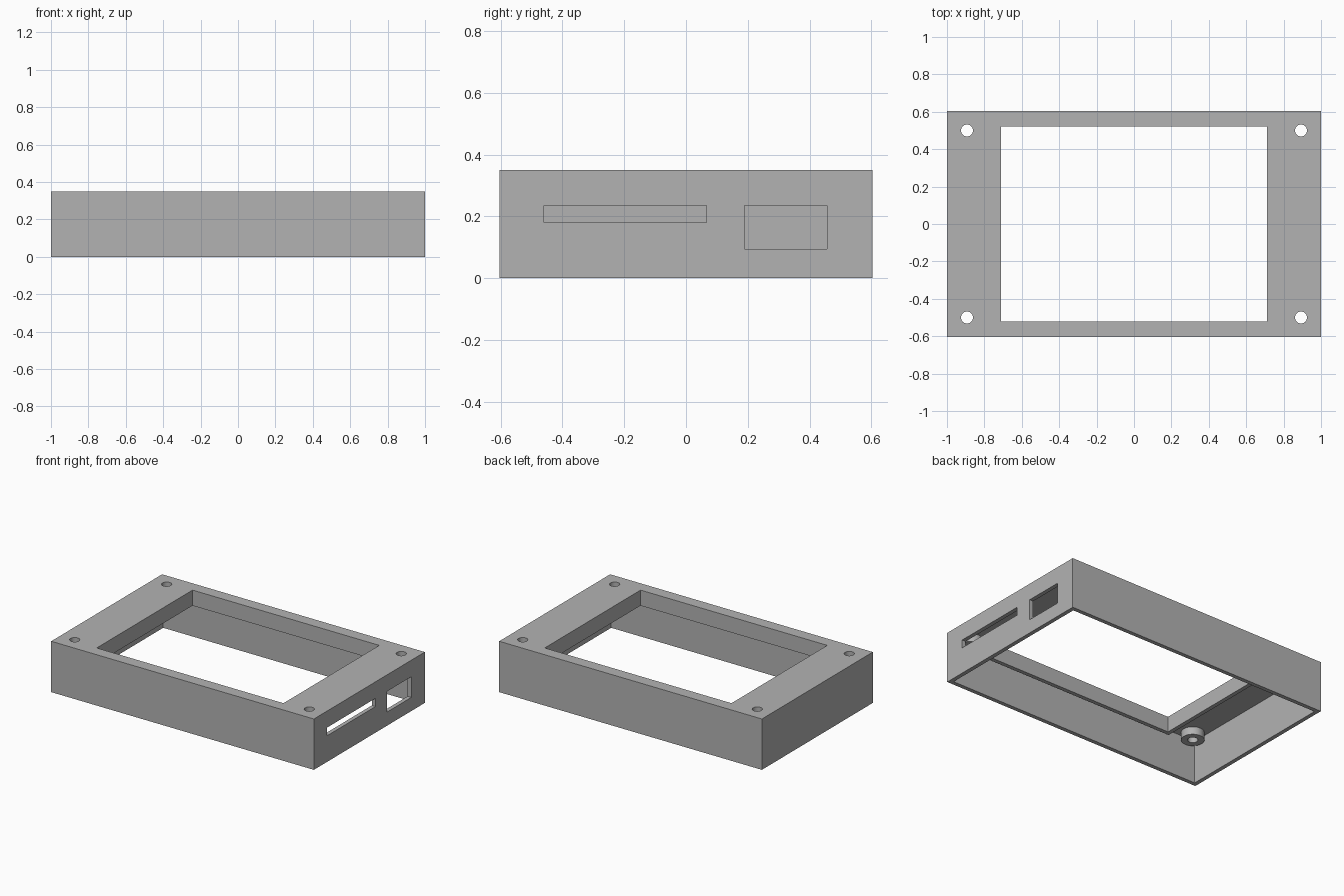
import bpy
import bmesh
from mathutils import Matrix, Vector

cube = bpy.data.objects.get("Cube")
if cube:
    bpy.data.objects.remove(cube, do_unlink=True)

# Main dimensions
LENGTH, WIDTH, HEIGHT = 2.0, 1.206, 0.35
WALL = 0.028
PLATE_Z = 0.296        # underside of the top plate
BOSS_Z = 0.243         # underside of window rim and bosses
WIN_X, WIN_Y = 0.711, 0.521
HOLE_X, HOLE_Y, HOLE_R, BOSS_R = 0.893, 0.5, 0.032, 0.072
OVER = 0.1

grey = bpy.data.materials.new("grey_plastic")
colour = (0.45, 0.45, 0.45, 1.0)
grey.use_nodes = True
grey.diffuse_color = colour
grey.node_tree.nodes["Principled BSDF"].inputs["Base Color"].default_value = colour


def add_object(name, bm):
    mesh = bpy.data.meshes.new(name)
    bm.to_mesh(mesh)
    bm.free()
    mesh.materials.append(grey)
    obj = bpy.data.objects.new(name, mesh)
    bpy.context.collection.objects.link(obj)
    return obj


def box(name, low, high):
    low, high = Vector(low), Vector(high)
    bm = bmesh.new()
    bmesh.ops.create_cube(bm, size=1, matrix=Matrix.Translation((low + high) / 2)
                          @ Matrix.Diagonal((high - low).to_4d()))
    return add_object(name, bm)


def block(name, half_x, half_y, z0, z1):
    return box(name, (-half_x, -half_y, z0), (half_x, half_y, z1))


def cylinder(name, x, y, radius, z0, z1):
    bm = bmesh.new()
    bmesh.ops.create_cone(bm, cap_ends=True, segments=48, radius1=radius, radius2=radius,
                          depth=z1 - z0, matrix=Matrix.Translation((x, y, (z0 + z1) / 2)))
    return add_object(name, bm)


def cut(obj, cutters):
    for cutter in cutters:
        mod = obj.modifiers.new("cut", 'BOOLEAN')
        mod.operation, mod.solver, mod.object = 'DIFFERENCE', 'EXACT', cutter
    graph = bpy.context.evaluated_depsgraph_get()
    mesh = bpy.data.meshes.new_from_object(obj.evaluated_get(graph))
    obj.modifiers.clear()
    obj.data = mesh
    for cutter in cutters:
        bpy.data.objects.remove(cutter, do_unlink=True)


corners = [(sx * HOLE_X, sy * HOLE_Y) for sx in (-1, 1) for sy in (-1, 1)]

# Open-bottomed case with display window, screw holes and side ports
case = block("case_shell", LENGTH / 2, WIDTH / 2, 0, HEIGHT)
cutters = [
    block("cavity_cutter", LENGTH / 2 - WALL, WIDTH / 2 - WALL, -OVER, PLATE_Z),
    block("window_cutter", WIN_X, WIN_Y, BOSS_Z - OVER, HEIGHT + OVER),
    box("card_slot_cutter", (0.9, -0.46, 0.18), (1.1, 0.067, 0.236)),
    box("port_cutter", (0.9, 0.19, 0.094), (1.1, 0.456, 0.236)),
]
cutters += [cylinder("hole_cutter", x, y, HOLE_R, BOSS_Z - OVER, HEIGHT + OVER)
            for x, y in corners]
cut(case, cutters)

# Rim hanging below the plate around the window
rim = block("window_rim", WIN_X + WALL, WIN_Y + WALL, BOSS_Z, PLATE_Z)
cut(rim, [block("rim_cutter", WIN_X, WIN_Y, BOSS_Z - OVER, HEIGHT + OVER)])

# Hollow screw bosses under the four holes
bosses = []
for i, (x, y) in enumerate(corners):
    boss = cylinder(f"screw_boss_{i + 1}", x, y, BOSS_R, BOSS_Z, PLATE_Z)
    cut(boss, [cylinder("boss_cutter", x, y, HOLE_R, BOSS_Z - OVER, HEIGHT + OVER)])
    bosses.append(boss)

# Smooth the round walls, keep the edges sharp
bpy.ops.object.select_all(action='DESELECT')
for obj in [case, rim] + bosses:
    obj.select_set(True)
bpy.context.view_layer.objects.active = case
bpy.ops.object.shade_smooth_by_angle()
